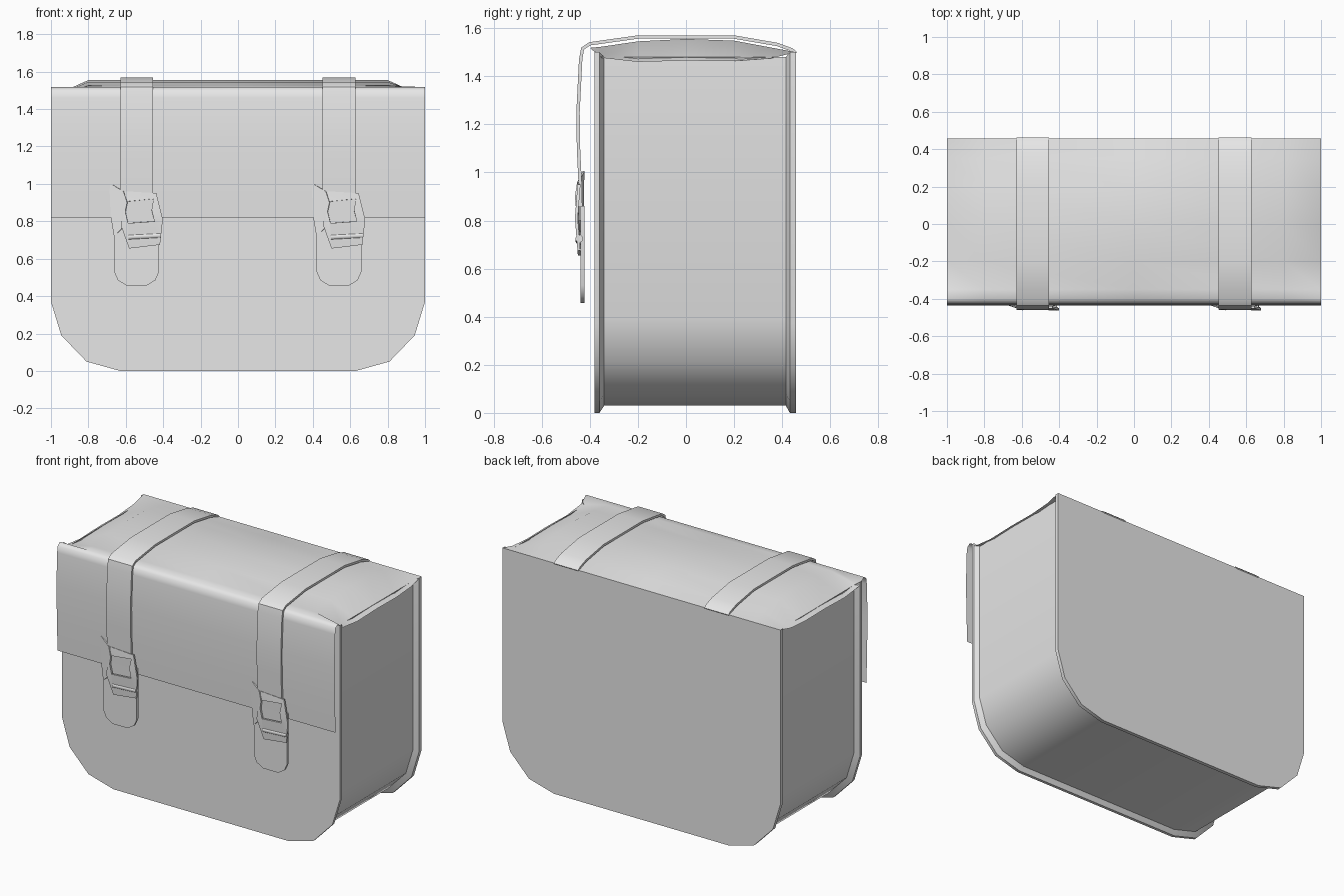
import bpy, bmesh, math

cube = bpy.data.objects.get("Cube")
if cube:
    bpy.data.objects.remove(cube, do_unlink=True)

grey = bpy.data.materials.new("plain grey")
grey.use_nodes = True
grey.diffuse_color = (0.8, 0.8, 0.8, 1)
grey.node_tree.nodes["Principled BSDF"].inputs["Base Color"].default_value = (0.8, 0.8, 0.8, 1)


def make(name, verts, faces, thickness=0, angle=40, recalc=False):
    """Mesh object with optional centred thickness and angle-limited smoothing."""
    mesh = bpy.data.meshes.new(name)
    mesh.from_pydata(verts, [], faces)
    if recalc:
        bm = bmesh.new()
        bm.from_mesh(mesh)
        bmesh.ops.recalc_face_normals(bm, faces=bm.faces)
        bm.to_mesh(mesh)
        bm.free()
    mesh.materials.append(grey)
    obj = bpy.data.objects.new(name, mesh)
    bpy.context.collection.objects.link(obj)
    if thickness:
        mod = obj.modifiers.new("thickness", "SOLIDIFY")
        mod.thickness, mod.offset = thickness, 0
    bpy.ops.object.select_all(action="DESELECT")
    bpy.context.view_layer.objects.active = obj
    obj.select_set(True)
    if thickness:
        bpy.ops.object.modifier_apply(modifier="thickness")
    bpy.ops.object.shade_smooth_by_angle(angle=math.radians(angle))
    return obj


def sheet(name, xs, path, shape=lambda x, y, z: (x, y, z), **kw):
    """Sweep a (y, z) path across the columns xs."""
    n = len(path)
    verts = [shape(x, y, z) for x in xs for y, z in path]
    faces = [(i * n + j, i * n + j + 1, (i + 1) * n + j + 1, (i + 1) * n + j)
             for i in range(len(xs) - 1) for j in range(n - 1)]
    return make(name, verts, faces, **kw)


# Bag body: U-shaped outline lofted front to back, with raised panel rims
half = [(1, 1.5), (1, 0.37), (0.945, 0.19), (0.81, 0.05), (0.63, 0)]
outline = half + [(-x, z) for x, z in reversed(half)]
rims = [(-0.38, 0), (-0.36, 0), (-0.34, 0.03), (0.415, 0.03), (0.432, 0), (0.457, 0)]
n = len(outline)
verts = [(x * (1 - d), y, z + d * (1 - z / 0.9)) for y, d in rims for x, z in outline]
faces = [(r * n + i, r * n + i + 1, (r + 1) * n + i + 1, (r + 1) * n + i)
         for r in range(len(rims) - 1) for i in range(n - 1)]
last = (len(rims) - 1) * n
faces += [tuple(range(n)), tuple(range(last, last + n))]
make("bag_body", verts, faces, recalc=True)


# Flap: crowned lid whose two ends sag, folding down over the front
def sag(x, y, z):
    if abs(x) > 0.9 and abs(y) < 0.36:
        z -= 0.09 * (1 - (y / 0.42) ** 4)
    return x, y, z


flap_path = [(0.457, 1.5), (0.35, 1.52), (0.2, 1.548), (0, 1.555), (-0.2, 1.545),
             (-0.35, 1.523), (-0.4, 1.518), (-0.424, 1.5), (-0.43, 1.46),
             (-0.437, 1.25), (-0.432, 1.0), (-0.425, 0.82)]
sheet("flap", [-1, -0.8, 0, 0.8, 1], flap_path, sag, angle=60)

# Straps, tabs and buckles: the same set twice
strap_path = [(0.457, 1.495), (0.44, 1.51), (0.38, 1.532), (0.2, 1.563), (-0.2, 1.563),
              (-0.4, 1.535), (-0.43, 1.515), (-0.438, 1.47), (-0.449, 1.25),
              (-0.447, 1.1), (-0.44, 0.95), (-0.437, 0.8)]
tab_half = [(0.12, 0.86), (0.12, 0.53), (0.1, 0.485), (0.055, 0.457)]
tab = tab_half + [(-x, z) for x, z in reversed(tab_half)]
frame_outer = [(-0.06, 0.96), (0.105, 0.95), (0.14, 0.81), (0.125, 0.675), (-0.04, 0.655), (-0.085, 0.78)]
frame_inner = [(-0.055, 0.905), (0.09, 0.92), (0.08, 0.86), (0.095, 0.8), (-0.045, 0.79), (-0.06, 0.85)]
flange = [(-0.145, 1.005), (-0.07, 0.96), (-0.05, 0.9), (-0.08, 0.76), (-0.12, 0.72), (-0.138, 0.83)]

for side, cx in (("right", -0.542), ("left", 0.54)):
    sheet(side + "_strap", [cx - 0.087, cx + 0.087], strap_path, thickness=0.014)
    make(side + "_strap_tab", [(cx + x, -0.43, z) for x, z in tab],
         [tuple(reversed(range(len(tab))))], thickness=0.016)

    # Bowed buckle frame around an open window
    ring = [(cx + x, -0.456 + 0.08 * abs(z - 0.81), z) for x, z in frame_outer + frame_inner]
    m = len(frame_outer)
    make(side + "_buckle_frame", ring,
         [(i, m + i, m + (i + 1) % m, (i + 1) % m) for i in range(m)], thickness=0.012)

    # Slanted side flange
    make(side + "_buckle_flange",
         [(cx + x, -0.458 - 0.25 * (x + 0.05), z) if x > -0.06 else
          (cx + x, -0.452 + 0.3 * (-x - 0.06), z) for x, z in flange],
         [tuple(reversed(range(len(flange))))], thickness=0.008)

    # Roller bar across the lower buckle
    bpy.ops.mesh.primitive_cylinder_add(vertices=12, radius=0.016, depth=0.17,
                                        location=(cx + 0.042, -0.444, 0.72),
                                        rotation=(0, math.radians(87), 0))
    bar = bpy.context.object
    bar.name = side + "_buckle_bar"
    bar.data.materials.append(grey)
    bpy.ops.object.shade_smooth_by_angle(angle=math.radians(40))
